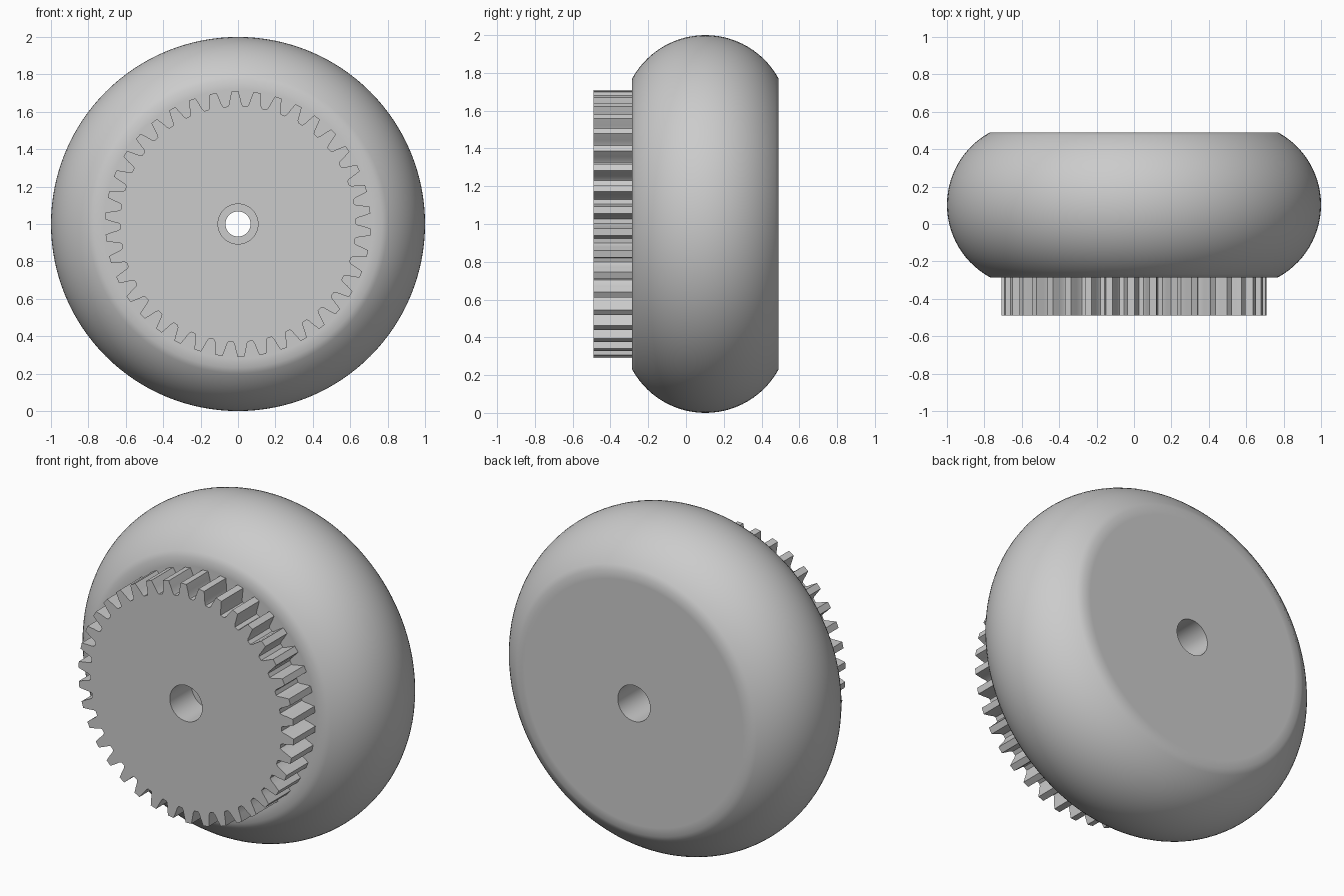
import bpy, bmesh
from math import sin, cos, pi, radians, asin

if "Cube" in bpy.data.objects:
    bpy.data.objects.remove(bpy.data.objects["Cube"])

GREY = (0.6, 0.6, 0.6, 1)
grey = bpy.data.materials.new("plain grey")
grey.use_nodes = True
grey.diffuse_color = GREY
grey.node_tree.nodes["Principled BSDF"].inputs["Base Color"].default_value = GREY

AXLE_Z = 1.0
BORE, NECK = 0.107, 0.067            # wide bore and narrow neck radii
GEAR_FRONT, FACE, BACK = -0.49, -0.285, 0.49


def ring_solid(name, rings):
    """Bridge a closed loop of rings, each a list of (x, y, z) about the axle."""
    bm = bmesh.new()
    rows = [[bm.verts.new((x, y, z + AXLE_Z)) for x, y, z in ring] for ring in rings]
    n = len(rows[0])
    for a, b in zip(rows, rows[1:] + rows[:1]):
        for i in range(n):
            j = (i + 1) % n
            bm.faces.new((a[i], a[j], b[j], b[i]))
    bmesh.ops.recalc_face_normals(bm, faces=bm.faces)
    mesh = bpy.data.meshes.new(name)
    bm.to_mesh(mesh)
    bm.free()
    obj = bpy.data.objects.new(name, mesh)
    bpy.context.collection.objects.link(obj)
    mesh.materials.append(grey)
    bpy.ops.object.select_all(action="DESELECT")
    obj.select_set(True)
    bpy.context.view_layer.objects.active = obj
    bpy.ops.object.shade_smooth_by_angle(angle=radians(35))
    return obj


def circle(r, y, angles):
    return [(r * cos(a), y, r * sin(a)) for a in angles]


# Wheel body: bulging tread, flat sides, stepped bore
mid, half = (FACE + BACK) / 2, (BACK - FACE) / 2
rim_r = 0.77
sag = 1 - rim_r
arc_r = (half ** 2 + sag ** 2) / (2 * sag)
sweep = asin(half / arc_r)
steps = 28
profile = [(NECK, FACE), (0.72, FACE)]
for i in range(steps + 1):
    t = sweep * (2 * i / steps - 1)
    profile.append((1 - arc_r + arc_r * cos(t), mid + arc_r * sin(t)))
profile += [(0.72, BACK), (BORE, BACK), (BORE, mid), (NECK, mid)]
around = [2 * pi * i / 128 for i in range(128)]
ring_solid("wheel_body", [circle(r, y, around) for r, y in profile])

# Gear: toothed rim with a plain bore, standing on the front face
TEETH = 38
ROOT, MIDDLE, TIP = 0.63, 0.67, 0.71
flank = [(-0.064, ROOT), (-0.052, ROOT + 0.012), (-0.042, MIDDLE), (-0.026, TIP)]
tooth = flank + [(-a, r) for a, r in reversed(flank)]
start = pi / 2 + radians(1.3)
outline = [(start + 2 * pi * k / TEETH + a, r) for k in range(TEETH) for a, r in tooth]


def toothed(y):
    return [(r * cos(a), y, r * sin(a)) for a, r in outline]


bore_angles = [a for a, r in outline]
ring_solid("drive_gear", [
    circle(BORE, GEAR_FRONT, bore_angles),
    toothed(GEAR_FRONT),
    toothed(FACE),
    circle(BORE, FACE, bore_angles),
])
